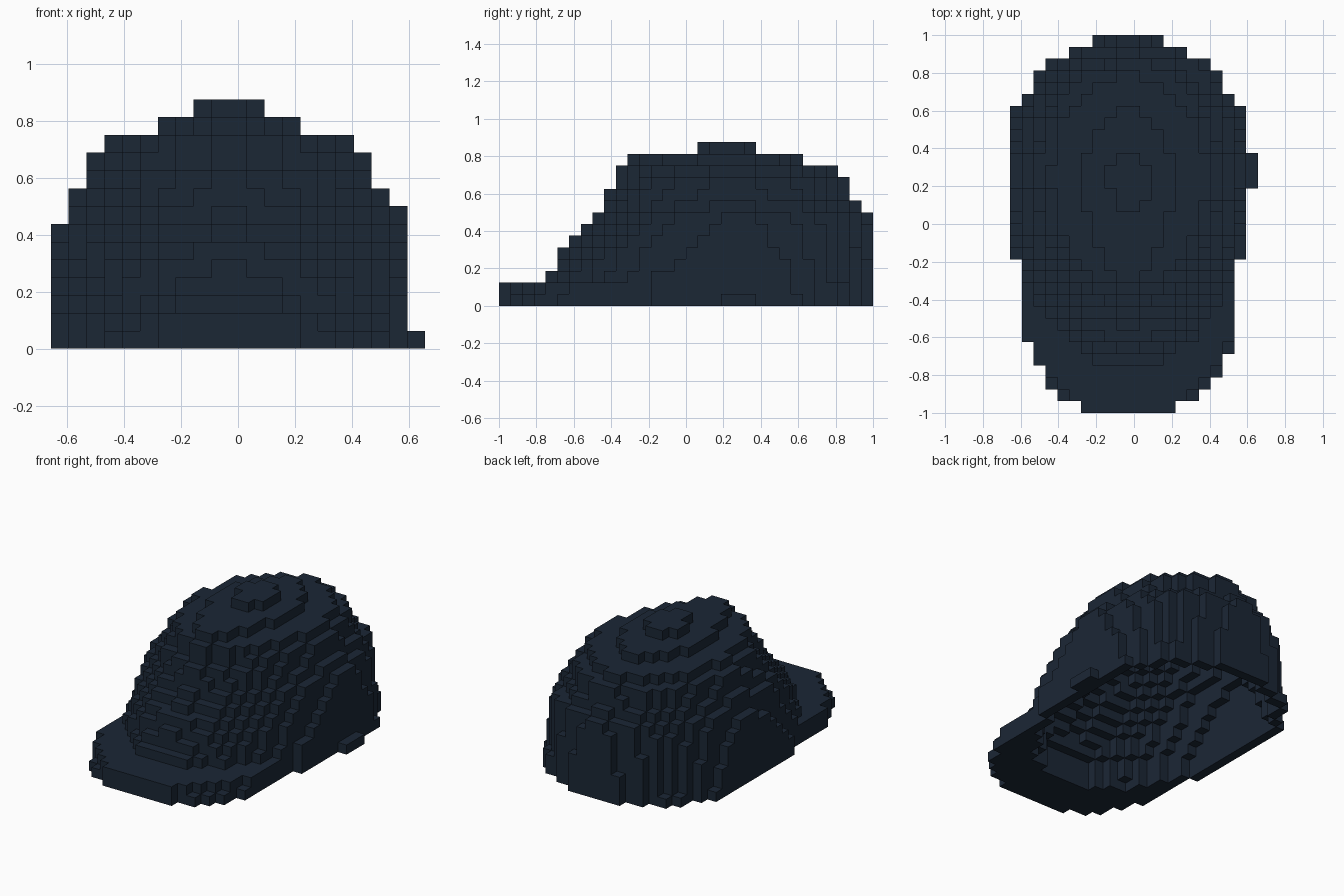
import bpy
import bmesh

if "Cube" in bpy.data.objects:
    bpy.data.objects.remove(bpy.data.objects["Cube"], do_unlink=True)

V = 0.0625                      # block size
X0, Y0 = -0.65625, -1.0         # corner of the block grid
XC, YC = -0.028, 0.27           # middle of the crown

navy = bpy.data.materials.new("dark_navy")
navy.use_nodes = True
COLOUR = (0.011, 0.020, 0.036, 1.0)
navy.diffuse_color = COLOUR
bsdf = next(n for n in navy.node_tree.nodes if n.type == "BSDF_PRINCIPLED")
bsdf.inputs["Base Color"].default_value = COLOUR
bsdf.inputs["Roughness"].default_value = 0.9


def oval_layer(k, half, front, back, yc=YC):
    """Blocks of layer k inside an oval with separate front and back reach."""
    cells = set()
    for i in range(20):
        for j in range(32):
            x = X0 + (i + 0.5) * V - XC
            y = Y0 + (j + 0.5) * V - yc
            reach = (back - yc) if y > 0 else (yc - front)
            if (x / half) ** 2 + (y / reach) ** 2 <= 1:
                cells.add((i, j, k))
    return cells


# Crown layers from the bottom up: half width, front edge, back edge
LAYERS = [
    (0.668, -0.75, 1.0), (0.658, -0.75, 0.997), (0.650, -0.75, 0.994),
    (0.638, -0.69, 0.991), (0.622, -0.662, 0.987), (0.610, -0.605, 0.983),
    (0.602, -0.536, 0.979), (0.594, -0.475, 0.973), (0.540, -0.42, 0.915),
    (0.490, -0.41, 0.865), (0.476, -0.348, 0.855), (0.412, -0.348, 0.79),
    (0.235, -0.29, 0.605), (0.112, 0.06, 0.365),
]
dome = set()
for k, (half, front, back) in enumerate(LAYERS):
    dome |= oval_layer(k, half, front, back)

# Hollow the crown, leaving a wall one block thick and an open underside
SIDES = [(1, 0, 0), (-1, 0, 0), (0, 1, 0), (0, -1, 0), (0, 0, 1)]
hollow = {c for c in dome
          if all((c[0] + a, c[1] + b, c[2] + d) in dome for a, b, d in SIDES)}
crown = dome - hollow

# Two-layer brim in front, and a small tab on the left side
brim = oval_layer(0, 0.57, -1.027, 0.35, -0.45) | oval_layer(1, 0.555, -1.02, 0.35, -0.45)
brim -= dome
tab = {(20, j, 0) for j in range(19, 22)}
solid = crown | brim | tab

# Corner offsets of each block face, listed by outward direction
FACES = {
    (1, 0, 0): [(1, 0, 0), (1, 1, 0), (1, 1, 1), (1, 0, 1)],
    (-1, 0, 0): [(0, 0, 0), (0, 0, 1), (0, 1, 1), (0, 1, 0)],
    (0, 1, 0): [(0, 1, 0), (0, 1, 1), (1, 1, 1), (1, 1, 0)],
    (0, -1, 0): [(0, 0, 0), (1, 0, 0), (1, 0, 1), (0, 0, 1)],
    (0, 0, 1): [(0, 0, 1), (1, 0, 1), (1, 1, 1), (0, 1, 1)],
    (0, 0, -1): [(0, 0, 0), (0, 1, 0), (1, 1, 0), (1, 0, 0)],
}


def build(name, cells):
    """Make an object from the exposed faces of a set of blocks."""
    bm = bmesh.new()
    verts = {}
    for c in sorted(cells):
        for d, corners in FACES.items():
            if tuple(c[n] + d[n] for n in range(3)) in solid:
                continue
            loop = []
            for o in corners:
                p = tuple(c[n] + o[n] for n in range(3))
                if p not in verts:
                    verts[p] = bm.verts.new((X0 + p[0] * V, Y0 + p[1] * V, p[2] * V))
                loop.append(verts[p])
            bm.faces.new(loop)
    mesh = bpy.data.meshes.new(name)
    bm.to_mesh(mesh)
    bm.free()
    mesh.materials.append(navy)
    obj = bpy.data.objects.new(name, mesh)
    bpy.context.collection.objects.link(obj)
    return obj


build("crown", crown)
build("brim", brim)
build("side_tab", tab)
